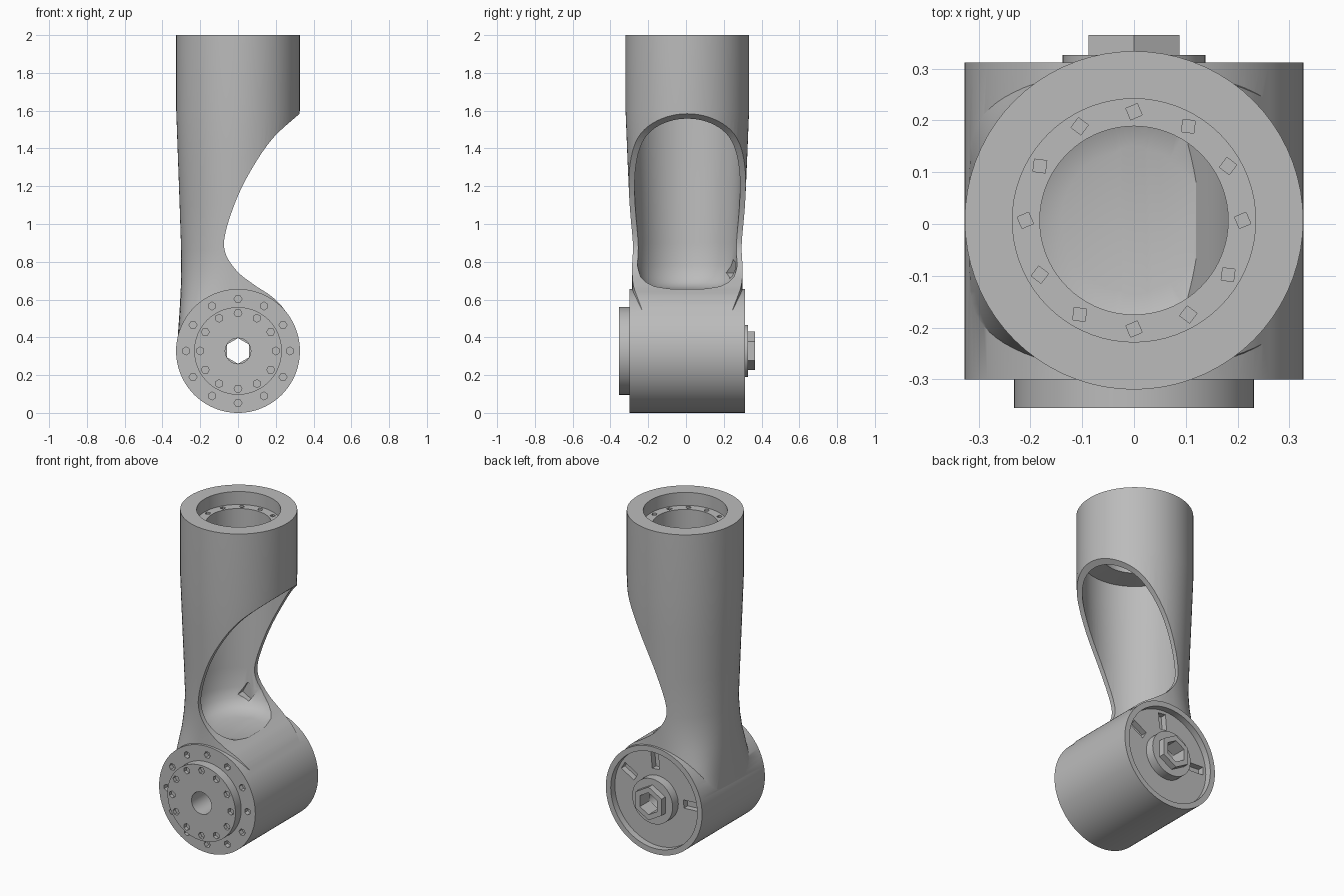
import bpy, bmesh, math
from mathutils import Matrix, Vector

if bpy.data.objects.get("Cube"):
    bpy.data.objects.remove(bpy.data.objects["Cube"])

grey = bpy.data.materials.new("machined grey")
grey.use_nodes = True
grey.diffuse_color = (0.5, 0.5, 0.5, 1)
grey.node_tree.nodes["Principled BSDF"].inputs["Base Color"].default_value = (0.5, 0.5, 0.5, 1)

R, AXIS_Z, TUBE_Y = 0.327, 0.328, 0.007


def finish(name, bm):
    bmesh.ops.recalc_face_normals(bm, faces=bm.faces)
    mesh = bpy.data.meshes.new(name)
    bm.to_mesh(mesh)
    bm.free()
    mesh.materials.append(grey)
    obj = bpy.data.objects.new(name, mesh)
    bpy.context.collection.objects.link(obj)
    return obj


def loft(name, sections, n=72):
    """Stack of superellipse rings: (z, rx, ry, exponent)."""
    bm = bmesh.new()
    rings = []
    for z, rx, ry, e in sections:
        ring = []
        for i in range(n):
            a = math.tau * i / n
            c, s = math.cos(a), math.sin(a)
            ring.append(bm.verts.new((rx * math.copysign(abs(c) ** (2 / e), c),
                                      TUBE_Y + ry * math.copysign(abs(s) ** (2 / e), s), z)))
        rings.append(ring)
    for low, high in zip(rings, rings[1:]):
        for i in range(n):
            j = (i + 1) % n
            bm.faces.new((low[i], low[j], high[j], high[i]))
    bm.faces.new(rings[0])
    bm.faces.new(rings[-1])
    return finish(name, bm)


def disc(name, r, y0, y1, x=0, z=0, n=64, turn=0):
    """Cylinder along y, placed relative to the joint axis."""
    bm = bmesh.new()
    m = (Matrix.Translation((x, (y0 + y1) / 2, AXIS_Z + z))
         @ Matrix.Rotation(math.pi / 2, 4, 'X') @ Matrix.Rotation(turn, 4, 'Z'))
    bmesh.ops.create_cone(bm, cap_ends=True, segments=n, radius1=r, radius2=r,
                          depth=y1 - y0, matrix=m)
    return finish(name, bm)


def box(name, size, matrix):
    bm = bmesh.new()
    bmesh.ops.create_cube(bm, size=1, matrix=matrix @ Matrix.Diagonal((*size, 1)))
    return finish(name, bm)


def boolean(target, other, op='DIFFERENCE'):
    mod = target.modifiers.new(op, 'BOOLEAN')
    mod.operation, mod.solver, mod.object = op, 'EXACT', other
    bpy.context.view_layer.objects.active = target
    bpy.ops.object.modifier_apply(modifier=mod.name)
    bpy.data.objects.remove(other)


def bolt_holes(target, r, y0, y1, count=12):
    for i in range(count):
        a = math.tau * i / count
        boolean(target, disc("hole", 0.021, y0, y1, r * math.cos(a), r * math.sin(a), 6, a))


def smooth_path(points, steps=6):
    p = [Vector(q) for q in points]
    p = [p[0]] + p + [p[-1]]
    out = []
    for a, b, c, d in zip(p, p[1:], p[2:], p[3:]):
        for k in range(steps):
            t = k / steps
            out.append(0.5 * (2 * b + (c - a) * t + (2 * a - 5 * b + 4 * c - d) * t ** 2
                              + (3 * b - a - 3 * c + d) * t ** 3))
    return out + [p[-1]]


# Arm tube: round above, squaring off into the joint below
arm = loft("arm_housing", [
    (0.33, 0.322, 0.295, 5), (0.42, 0.318, 0.295, 4.5), (0.5, 0.312, 0.294, 3.6),
    (0.58, 0.307, 0.293, 3), (0.66, 0.303, 0.292, 2.5), (0.75, 0.301, 0.292, 2.2),
    (0.86, 0.301, 0.296, 2), (1.1, 0.309, 0.306, 2), (1.35, 0.318, 0.317, 2),
    (1.6, R, R, 2), (2, R, R, 2)])

# Hollow inside with the flange ledge near the top
cavity = [(0.655, 0.14), (0.67, 0.2), (0.69, 0.226), (0.72, 0.248), (0.78, 0.266),
          (0.9, 0.271), (1.2, 0.28), (1.6, 0.298), (1.72, 0.298), (1.74, 0.182),
          (1.92, 0.182), (1.92, 0.235), (2.02, 0.235)]
boolean(arm, loft("cavity", [(z, r, r, 2) for z, r in cavity]))

# Sweeping side opening
path = smooth_path([(0.36, 1.61), (0.322, 1.58), (0.19, 1.46), (0.09, 1.32), (0, 1.15),
                    (-0.065, 0.96), (-0.068, 0.85), (-0.005, 0.75), (0.09, 0.675),
                    (0.18, 0.615), (0.25, 0.54), (0.31, 0.42), (0.34, 0.3)])
bm = bmesh.new()
outline = [(q.x, q.y) for q in path] + [(0.6, 0.3), (0.6, 1.61)]
face = bm.faces.new([bm.verts.new((x, -0.5, z)) for x, z in outline])
side = bmesh.ops.extrude_face_region(bm, geom=[face])["geom"]
bmesh.ops.translate(bm, vec=(0, 1, 0), verts=[v for v in side if isinstance(v, bmesh.types.BMVert)])
boolean(arm, finish("opening", bm))

# Cable notch in the inner wall
boolean(arm, box("notch", (0.07, 0.07, 0.08), Matrix.Translation((-0.1, 0.225, 0.76))
                 @ Matrix.Rotation(0.5, 4, 'Y')))

# Joint barrel with recessed rear face and bore
boolean(arm, disc("barrel", 0.328, -0.3, 0.312, n=96), 'UNION')
boolean(arm, disc("recess", 0.295, 0.272, 0.4))
boolean(arm, disc("bore", 0.068, -0.5, 0.5, n=32))
bolt_holes(arm, 0.275, -0.32, -0.27)

# Slots in the recess floor
for angle in (3, 95, 150):
    a = math.radians(angle)
    m = Matrix.Translation((-0.225 * math.cos(a), 0.27, AXIS_Z + 0.225 * math.sin(a)))
    boolean(arm, box("slot", (0.1, 0.07, 0.05), m @ Matrix.Rotation(a, 4, 'Y')))

# Bolt holes in the top ledge
for i in range(12):
    a = math.tau * i / 12
    m = Matrix.Translation((0.21 * math.cos(a), TUBE_Y + 0.21 * math.sin(a), 1.92))
    boolean(arm, box("ledge_hole", (0.024, 0.024, 0.04), m @ Matrix.Rotation(a + 0.4, 4, 'Z')))

# Front output flange
flange = disc("front_flange", 0.232, -0.356, -0.299)
boolean(flange, disc("bore", 0.068, -0.5, 0, n=32))
bolt_holes(flange, 0.2, -0.38, -0.335)

# Rear collar and hexagonal nut
collar = disc("rear_collar", 0.138, 0.27, 0.327, n=48)
nut = disc("rear_nut", 0.102, 0.32, 0.365, n=6)
for part in (collar, nut):
    boolean(part, disc("bore", 0.068, 0.2, 0.5, n=6))

for obj in (arm, flange, collar, nut):
    bpy.ops.object.select_all(action='DESELECT')
    obj.select_set(True)
    bpy.context.view_layer.objects.active = obj
    bpy.ops.object.shade_smooth_by_angle(angle=math.radians(30))
